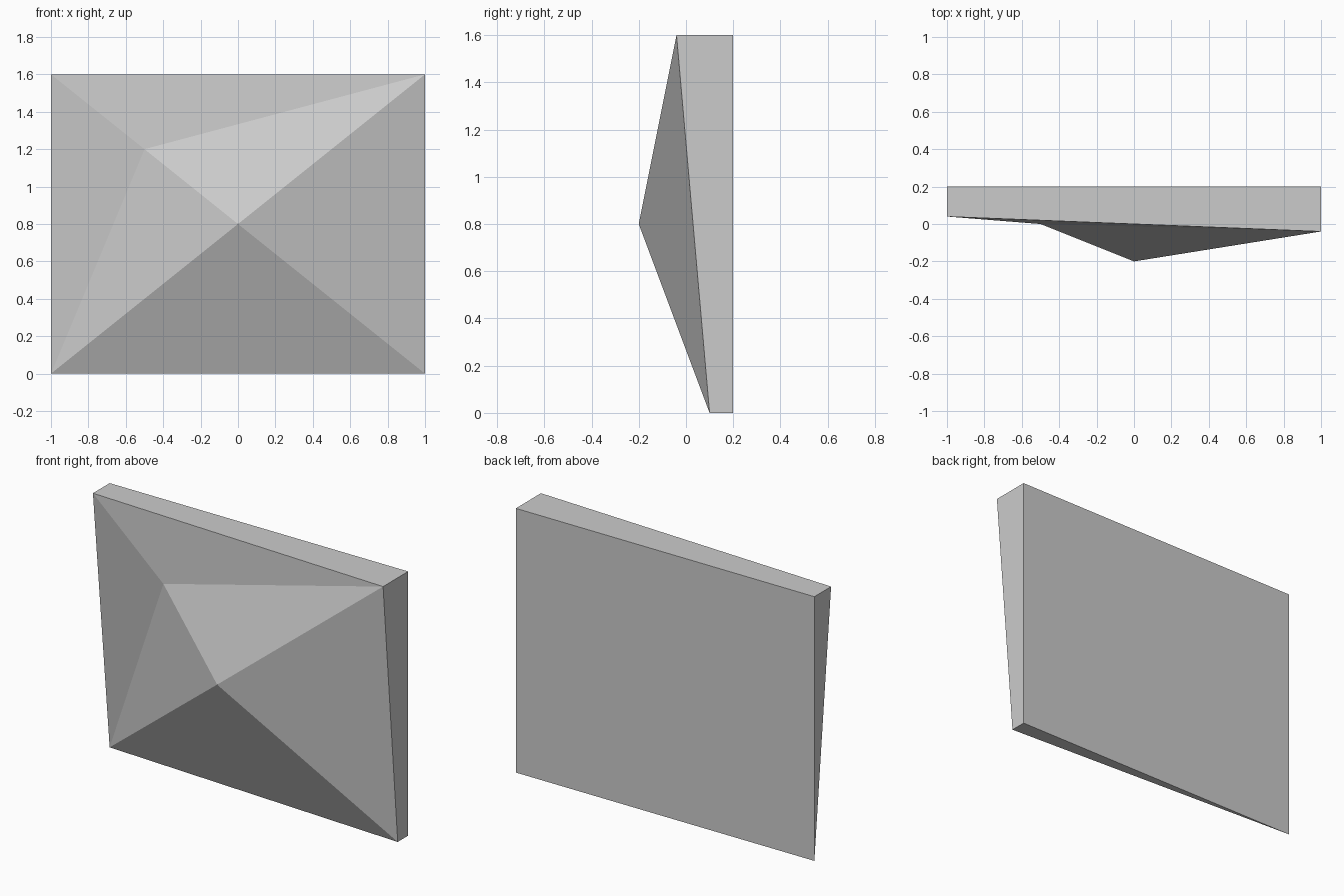
import bpy, bmesh

if "Cube" in bpy.data.objects:
    bpy.data.objects.remove(bpy.data.objects["Cube"])

BACK_Y = 0.2
grey = bpy.data.materials.new("light_grey")
grey.diffuse_color = (0.6, 0.6, 0.6, 1)
grey.use_nodes = True
grey.node_tree.nodes["Principled BSDF"].inputs["Base Color"].default_value = grey.diffuse_color

bm = bmesh.new()

# Front corners, each at its own depth (the lower left one meets the back)
corners = [(-1, BACK_Y, 0), (1, 0.1, 0), (1, -0.04, 1.6), (-1, 0.04, 1.6)]
front = [bm.verts.new(c) for c in corners]
bl, br, tr, tl = front

# Flat back; the lower left corner is shared with the front
back = [bl] + [bm.verts.new((x, BACK_Y, z)) for x, _, z in corners[1:]]
bm.faces.new(back[::-1])

# Rim between back and front, triangular where it tapers to the shared corner
for i in range(4):
    j = (i + 1) % 4
    ring = list(dict.fromkeys([front[i], back[i], back[j], front[j]]))
    bm.faces.new(ring)

# Faceted front: main peak and a lower point towards the upper left
peak = bm.verts.new((0, -0.2, 0.8))
knee = bm.verts.new((-0.5, 0, 1.2))
for tri in ((bl, br, peak), (br, tr, peak), (tr, knee, peak),
            (knee, bl, peak), (tr, tl, knee), (tl, bl, knee)):
    bm.faces.new(tri)

bmesh.ops.recalc_face_normals(bm, faces=bm.faces)
mesh = bpy.data.meshes.new("faceted_panel")
bm.to_mesh(mesh)
bm.free()
mesh.materials.append(grey)
panel = bpy.data.objects.new("faceted_panel", mesh)
bpy.context.collection.objects.link(panel)
